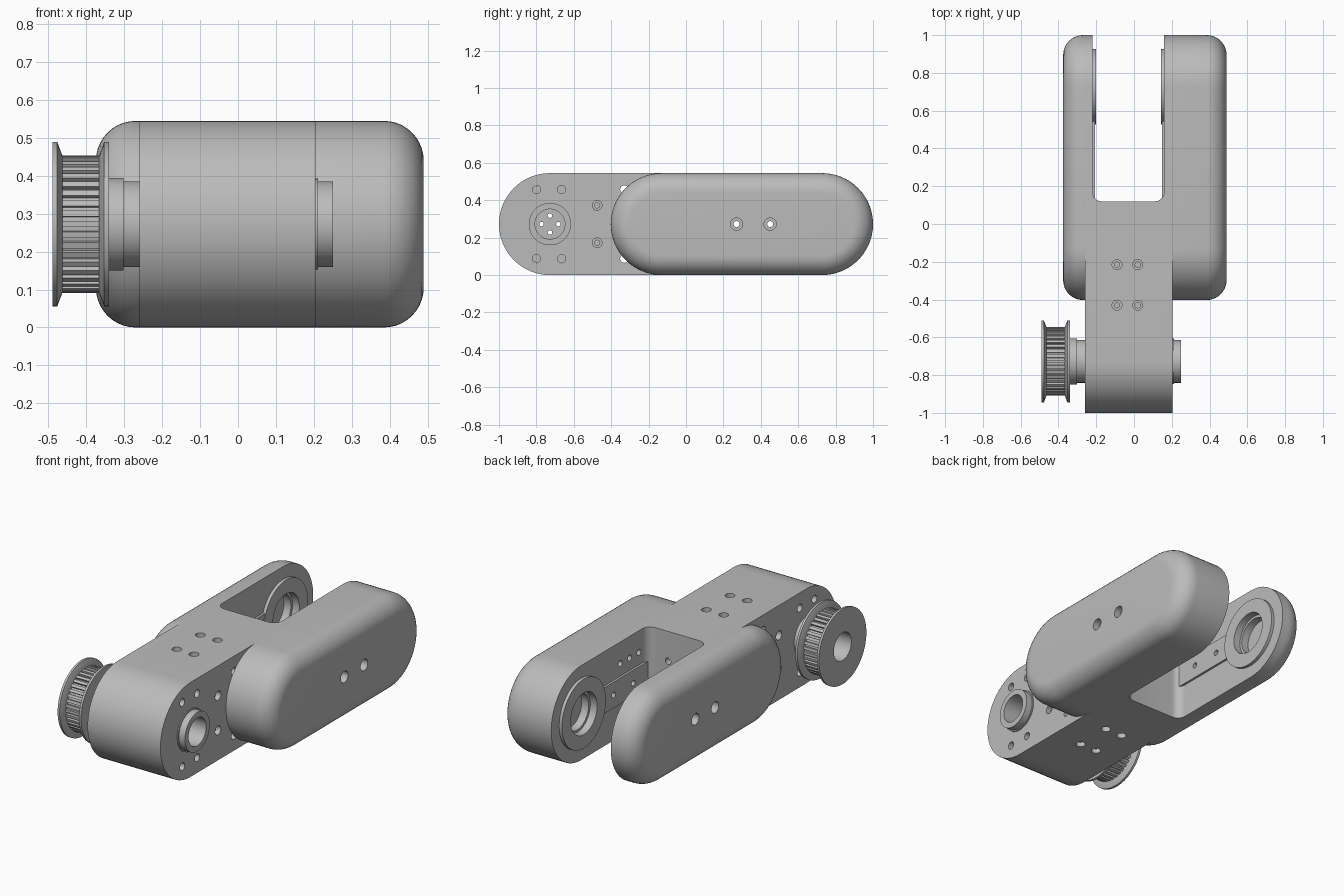
import bpy, bmesh
from math import sin, cos, pi
from mathutils import Matrix, Vector

cube = bpy.data.objects.get("Cube")
if cube:
    bpy.data.objects.remove(cube)

grey = bpy.data.materials.new("plain grey")
grey.use_nodes = True
grey.diffuse_color = (0.5, 0.5, 0.5, 1)
grey.node_tree.nodes["Principled BSDF"].inputs["Base Color"].default_value = (0.5, 0.5, 0.5, 1)

R = 0.2725            # half height of the arm
MID = R               # height of the pivot axes
FRONT, BACK, POD = -0.7275, 0.7275, -0.13   # end centres along y


def loft(bm, rings, u0, u1, v=MID, axis="X", closed=False, half=32):
    """Skin stadium (or round) rings given as (position, radius) along an axis."""
    loops = []
    for a, r in rings:
        loop = []
        for centre, start in ((u1, -pi / 2), (u0, pi / 2)):
            for i in range(half + 1):
                t = start + pi * i / half
                u, w = centre + r * cos(t), v + r * sin(t)
                co = {"X": (a, u, w), "Y": (u, a, w), "Z": (u, w, a)}[axis]
                loop.append(bm.verts.new(co))
        loops.append(loop)
    n = len(loops[0])
    pairs = list(zip(loops, loops[1:]))
    if closed:
        pairs.append((loops[-1], loops[0]))
    else:
        bm.faces.new(loops[0])
        bm.faces.new(loops[-1])
    for p, q in pairs:
        for i in range(n):
            j = (i + 1) % n
            bm.faces.new((p[i], p[j], q[j], q[i]))


def hole(bm, rings, u, v=MID, axis="X"):
    loft(bm, rings, u, u, v, axis, half=12)


def finish(bm, name):
    bmesh.ops.remove_doubles(bm, verts=bm.verts, dist=1e-5)
    bmesh.ops.recalc_face_normals(bm, faces=bm.faces)
    mesh = bpy.data.meshes.new(name)
    bm.to_mesh(mesh)
    bm.free()
    ob = bpy.data.objects.new(name, mesh)
    bpy.context.collection.objects.link(ob)
    mesh.materials.append(grey)
    return ob


def part(name, rings, u0, u1, closed=False):
    bm = bmesh.new()
    loft(bm, rings, u0, u1, closed=closed)
    return finish(bm, name)


def activate(ob):
    bpy.ops.object.select_all(action="DESELECT")
    ob.select_set(True)
    bpy.context.view_layer.objects.active = ob


def cut(ob, cutter):
    mod = ob.modifiers.new("cut", "BOOLEAN")
    mod.operation, mod.solver, mod.object = "DIFFERENCE", "EXACT", cutter
    activate(ob)
    bpy.ops.object.modifier_apply(modifier=mod.name)


def flip(rings):
    """Mirror ring positions about the middle of the fork slot."""
    return [(-0.06 - a, r) for a, r in rings]


def rounded_end(base, edge, r=0.105):
    """Rings of a pod whose outer rim is rounded."""
    s = 1 if edge > base else -1
    arc = [k / 10 * pi / 2 for k in range(11)]
    return [(base, R)] + [(edge - s * r * (1 - sin(t)), R - r * (1 - cos(t))) for t in arc]


# main arm and the two side pods
body = part("arm_body", [(-0.26, R), (0.205, R)], FRONT, BACK)
pods = [part("right_pod", rounded_end(-0.26, -0.375), POD, BACK),
        part("left_pod", rounded_end(0.205, 0.49), POD, BACK)]

# fork slot with rounded inner corners
bm = bmesh.new()
bmesh.ops.create_cube(bm, size=1, matrix=Matrix.Translation((-0.03, 0.66, R))
                      @ Matrix.Diagonal((0.38, 1.08, 1, 1)))
corners = [e for e in bm.edges if all(v.co.y < 0.2 for v in e.verts)
           and abs(e.verts[0].co.z - e.verts[1].co.z) > 0.5]
bmesh.ops.bevel(bm, geom=corners, offset=0.05, segments=8, profile=0.5, affect="EDGES")
slot = finish(bm, "slot_cutter")

# raised keyhole pads inside the fork
pads = []
for side, f in (("right", lambda r: r), ("left", flip)):
    pads.append(part(side + "_pivot_pad", f([(-0.23, 0.2), (-0.202, 0.2)]), BACK, BACK))
    bm = bmesh.new()
    y0, y1, x, h = 0.115, 0.56, -0.217, 0.075
    if side == "left":
        x = -0.06 - x
    bmesh.ops.create_cube(bm, size=1, matrix=Matrix.Translation((x, (y0 + y1) / 2, MID))
                          @ Matrix.Diagonal((0.02, y1 - y0, 2 * h, 1)))
    pads.append(finish(bm, side + "_pad_bar"))

# bearing seats and screw holes through the fork and pods
bm = bmesh.new()
seat = [(-0.19, 0.12), (-0.245, 0.12), (-0.245, 0.105), (-0.29, 0.105)]
for rings in (seat, flip(seat)):
    loft(bm, rings, BACK, BACK)
for y in (0.27, 0.45):
    hole(bm, [(-0.5, 0.033), (-0.335, 0.033), (-0.335, 0.016), (-0.15, 0.016)], y)
    hole(bm, [(0.6, 0.033), (0.45, 0.033), (0.45, 0.016), (0.1, 0.016)], y)
fork_holes = finish(bm, "fork_hole_cutter")

# holes through the main arm only
bm = bmesh.new()
loft(bm, [(-0.4, 0.1), (0.4, 0.1)], FRONT, FRONT)
for s in (-1, 1):
    for y in (-0.8, -0.665, -0.33):
        hole(bm, [(-0.4, 0.022), (0.4, 0.022)], y, MID + s * 0.185)
    for x0, d in ((0.205, 1), (-0.26, -1)):
        hole(bm, [(x0 + d * 0.05, 0.026), (x0 - d * 0.03, 0.026),
                  (x0 - d * 0.03, 0.014), (x0 - d * 0.1, 0.014)], -0.475, MID + s * 0.1)
    for x in (-0.09, 0.02):
        for y in (-0.43, -0.215):
            hole(bm, [(MID + s * 0.33, 0.026), (MID + s * 0.245, 0.026),
                      (MID + s * 0.245, 0.014), (MID + s * 0.15, 0.014)], x, y, "Z")
    hole(bm, [(0.2, 0.018), (-0.05, 0.018)], 0.03, MID + s * 0.1, "Y")
for y in (0.2, 0.285, 0.37):
    hole(bm, [(0.12, 0.017), (0.195, 0.017)], y, 0.42)
body_holes = finish(bm, "arm_hole_cutter")

cut(body, slot)
cut(body, fork_holes)
cut(body, body_holes)
for ob in pods + pads:
    cut(ob, fork_holes)

# hollow shaft with collars
shaft = part("hollow_shaft", [(-0.35, 0.08), (-0.35, 0.122), (-0.302, 0.122), (-0.302, 0.113),
                              (0.25, 0.113), (0.25, 0.08)], FRONT, FRONT, True)
washer = part("shaft_washer", [(0.2, 0.1), (0.2, 0.12), (0.211, 0.12), (0.211, 0.1)],
              FRONT, FRONT, True)

# bolt plate inside the shaft
plate = part("bolt_plate", [(0, 0.085), (0.03, 0.085)], FRONT, FRONT)
bm = bmesh.new()
for k in range(4):
    hole(bm, [(-0.1, 0.012), (0.1, 0.012)], FRONT + 0.045 * cos(k * pi / 2),
         MID + 0.045 * sin(k * pi / 2))
bolt_holes = finish(bm, "bolt_cutter")
cut(plate, bolt_holes)

# toothed pulley with two flared flanges
pulley = part("pulley_wheel", [(-0.49, 0.08), (-0.49, 0.217), (-0.477, 0.217), (-0.463, 0.18),
                               (-0.463, 0.168), (-0.367, 0.168), (-0.367, 0.18), (-0.353, 0.217),
                               (-0.34, 0.217), (-0.34, 0.08)], FRONT, FRONT, True)
bm = bmesh.new()
teeth = 40
for k in range(teeth):
    turn = Matrix.Translation((-0.415, FRONT, MID)) @ Matrix.Rotation(2 * pi * k / teeth, 4, "X")
    bmesh.ops.create_cube(bm, size=1, matrix=turn @ Matrix.Translation((0, 0, 0.17))
                          @ Matrix.Diagonal((0.1, 0.016, 0.022, 1)))
teeth_ob = finish(bm, "pulley_teeth")

for cutter in (slot, fork_holes, body_holes, bolt_holes):
    bpy.data.objects.remove(cutter)

# smooth curved faces, keep crisp edges
for ob in [body, shaft, washer, plate, pulley] + pods + pads:
    activate(ob)
    bpy.ops.object.shade_smooth_by_angle(angle=pi / 6)
